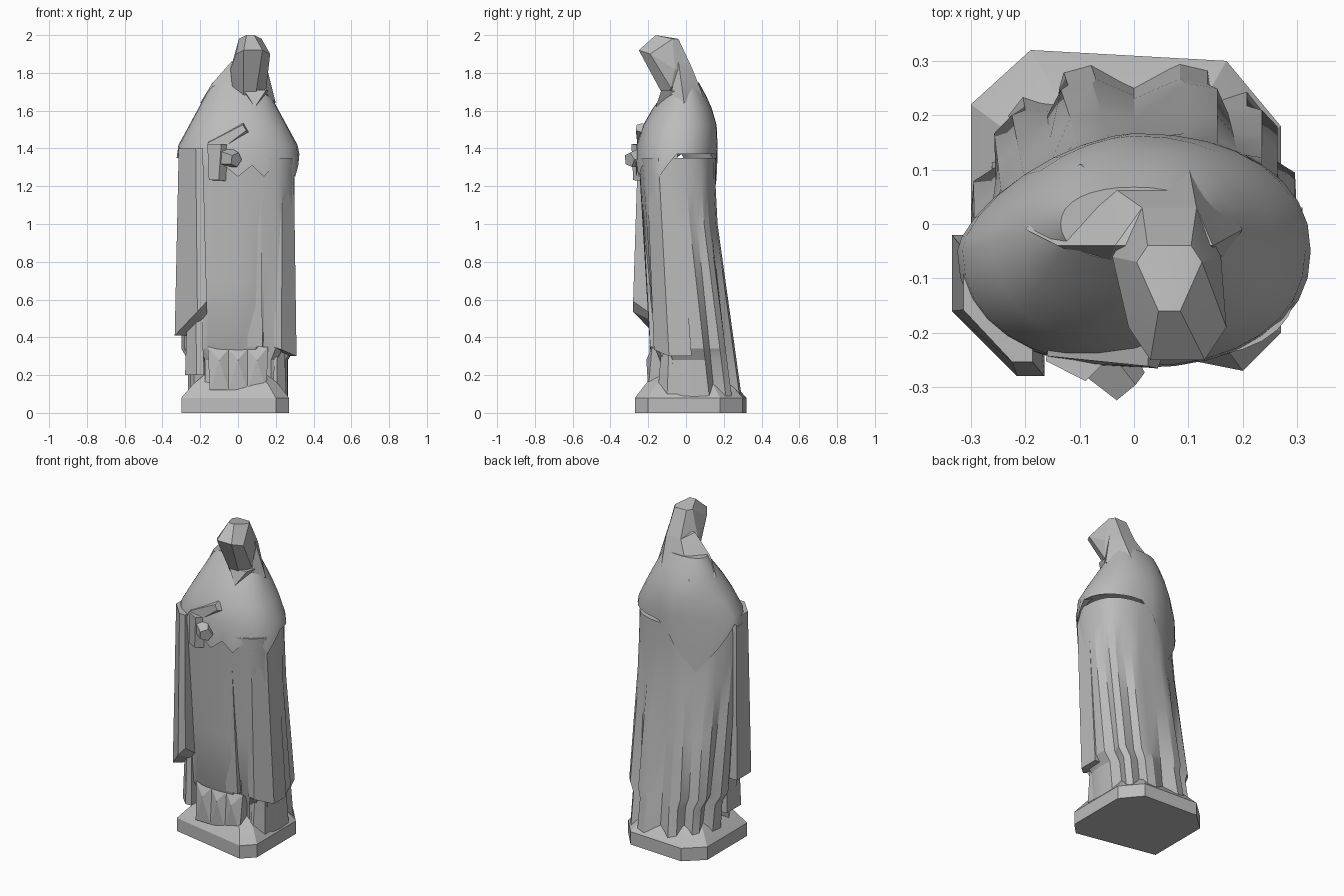
import bpy
import bmesh
from math import sin, cos, radians, copysign
from mathutils import Vector

cube = bpy.data.objects.get("Cube")
if cube:
    bpy.data.objects.remove(cube, do_unlink=True)

grey = (.5, .5, .5, 1)
stone = bpy.data.materials.new("grey_stone")
stone.use_nodes = True
stone.diffuse_color = grey
stone.node_tree.nodes["Principled BSDF"].inputs["Base Color"].default_value = grey

SIDES = 32


def finish(name, bm, angle):
    """Turn a bmesh into a stone object with sharp creases."""
    bmesh.ops.recalc_face_normals(bm, faces=bm.faces)
    mesh = bpy.data.meshes.new(name)
    bm.to_mesh(mesh)
    bm.free()
    mesh.materials.append(stone)
    part = bpy.data.objects.new(name, mesh)
    bpy.context.collection.objects.link(part)
    bpy.ops.object.select_all(action='DESELECT')
    part.select_set(True)
    bpy.context.view_layer.objects.active = part
    bpy.ops.object.shade_smooth_by_angle(angle=radians(angle))


def hull(name, points):
    """Faceted solid wrapped around a few corner points."""
    bm = bmesh.new()
    for point in points:
        bm.verts.new(point)
    bmesh.ops.convex_hull(bm, input=bm.verts)
    loose = [vert for vert in bm.verts if not vert.link_faces]
    bmesh.ops.delete(bm, geom=loose, context='VERTS')
    finish(name, bm, angle=12)


def pairs(centre, *corners):
    """Corner pairs (half width, y, z) on both sides of a centre line."""
    return [(centre + side * half, y, z) for half, y, z in corners for side in (-1, 1)]


def panel(name, x, y, bottom, top, width, depth, lean=0, slant=0, chamfer=0):
    """Hanging cloth slab, narrower at the top, with its outer front edge cut off.
    Slant lifts the inner front corner, lean moves the top along y."""
    out = copysign(.5, x) * width
    front, back = -depth / 2, depth / 2
    cut = copysign(chamfer, x)
    corners = [(out, back, 0), (-out, back, 0), (-out, front, slant),
               (out - cut, front, slant * .7), (out, front + chamfer, 0)]
    points = []
    for across, along, lift in corners:
        points.append((x + across, y + along, bottom + lift))
        points.append((x + across * .75, y + lean + along * .8, top))
    hull(name, points)


def limb(name, start, end, thick, thin):
    """Five-sided tapered bar between two points."""
    start, end = Vector(start), Vector(end)
    turn = (end - start).to_track_quat('Z', 'Y')
    points = []
    for step in range(5):
        angle = radians(step * 72)
        spoke = turn @ Vector((cos(angle), sin(angle), 0))
        points += [start + spoke * thick, end + spoke * thin]
    hull(name, points)


def loft(name, rings):
    """Skin a stack of equal-length rings and cap both ends."""
    bm = bmesh.new()
    rows = [[bm.verts.new(point) for point in ring] for ring in rings]
    count = len(rows[0])
    for low, high in zip(rows, rows[1:]):
        for k in range(count):
            j = (k + 1) % count
            bm.faces.new((low[k], low[j], high[j], high[k]))
    bm.faces.new(rows[0])
    bm.faces.new(rows[-1])
    finish(name, bm, angle=25)


def oval(half, front, back, centre, square, cutaway, height, pull):
    """Squared-off oval, flattened at its back right by cutaway.
    Height and pull are rules by column number."""
    points = []
    for k in range(SIDES):
        turn = radians(360 * k / SIDES)
        c, s = cos(turn), sin(turn)
        power = square + cutaway if c < 0 < s else square
        reach = 1 - pull(k)
        x = copysign(abs(c) ** power, c) * half
        y = abs(s) ** power * (back - centre if s > 0 else front - centre)
        points.append((x * reach, centre + y * reach, height(k)))
    return points


# Plinth: seven-sided slab with a sloping top
foot = [(-.3, -.17), (.2, -.27), (.27, -.2), (.27, .18), (.17, .3), (-.19, .32), (-.3, .22)]
slab = [(0, 1), (.08, 1), (.15, .8), (.2, .6)]
loft("plinth", [[(x * scale, y * scale, z) for x, y in foot] for z, scale in slab])


# Robe: tall body, spreading backwards at the floor, with pleats that fade upwards
def robe_ring(z):
    overhang = z > .3
    strength = max(0, 1.35 - z) * .13

    def pleat(k):
        return strength if k % 3 == 2 and k != 23 else 0

    return oval(half=.3 if overhang else .265,
                front=-.17 - .06 * z if overhang else -.16,
                back=max(.16, .31 - .14 * z),
                centre=.05 - .1 * z,
                square=.7, cutaway=.4 * z, height=lambda k: z, pull=pleat)


loft("robe", [robe_ring(z) for z in (.05, .28, .34, .7, 1, 1.2, 1.35)])


# Mantle: sloping shoulders, a ragged front hem and a drooping point behind
def hem(k):
    angle = 360 * k / SIDES
    if angle < 180:
        return 1.37 - .29 * max(0, 1 - abs(angle - 123) / 45)
    if angle < 240:
        return 1.35
    return 1.31 if k % 2 else 1.25


def mantle_ring(rise, grow=1, height=None):
    half = (.325 - .19 * rise) * grow
    deep = .215 * cos(rise * 1.25) * grow
    centre = .05 * (rise - 1)
    z = 1.4 + .35 * rise
    return oval(half, centre - deep, centre + deep, centre, square=.9, cutaway=.4 * (1 - rise),
                height=height or (lambda k: z), pull=lambda k: 0)


mantle = [mantle_ring(0, grow=.8), mantle_ring(0, height=hem)]
mantle += [mantle_ring(rise) for rise in (.05, .35, .6, .8, 1)]
loft("mantle", mantle)

# Hood: leaning forward over a hidden face, draped onto the shoulders
crown = pairs(.065, (.02, -.16, 2), (.06, -.07, 1.98), (.04, -.04, 1.98))
nape = pairs(.065, (.05, .03, 1.83))
brow = pairs(.08, (.05, -.25, 1.92), (.09, -.19, 1.9))
cheeks = pairs(.06, (.1, -.06, 1.82), (.09, -.08, 1.72), (.03, -.11, 1.66))
shoulders = pairs(0, (.14, -.04, 1.74), (.2, -.01, 1.64), (.1, .11, 1.63))
hull("hood", crown + nape + brow + cheeks)
hull("hood_drape", pairs(.055, (.09, -.04, 1.86)) + nape + shoulders + pairs(.05, (.1, -.08, 1.69)))
hull("collar", pairs(.09, (.06, -.13, 1.71), (0, -.16, 1.62), (.08, 0, 1.7)))

# Cloak panels hanging at both sides and down the front
panel("right_sleeve", x=-.25, y=-.15, bottom=.41, top=1.4, width=.17, depth=.26,
      slant=.18, chamfer=.12)
panel("right_under_panel", x=-.23, y=-.1, bottom=.2, top=.6, width=.1, depth=.2, chamfer=.06)
panel("left_panel", x=.25, y=-.07, bottom=.3, top=1.35, width=.12, depth=.2,
      lean=-.06, slant=.05, chamfer=.08)
panel("front_fold", x=.09, y=-.14, bottom=.35, top=1.3, width=.08, depth=.1, lean=-.06)

# Ragged folds of the gown breaking over the feet
for name, x in (("right", -.1), ("middle", 0), ("left", .1)):
    hull(name + "_hem_fold", pairs(x, (.06, -.18, .35), (0, -.21, .28), (.05, -.2, .12), (.05, 0, .2)))
panel("left_foot_fold", x=.22, y=-.05, bottom=.1, top=.35, width=.07, depth=.2, chamfer=.05)

# Cuff, forearm and hand raised to the chest
limb("cuff", (-.11, -.23, 1.23), (-.1, -.22, 1.42), thick=.05, thin=.07)
limb("forearm", (-.13, -.2, 1.4), (.04, -.24, 1.51), thick=.06, thin=.03)
limb("hand", (-.1, -.2, 1.36), (-.01, -.3, 1.34), thick=.07, thin=.04)
